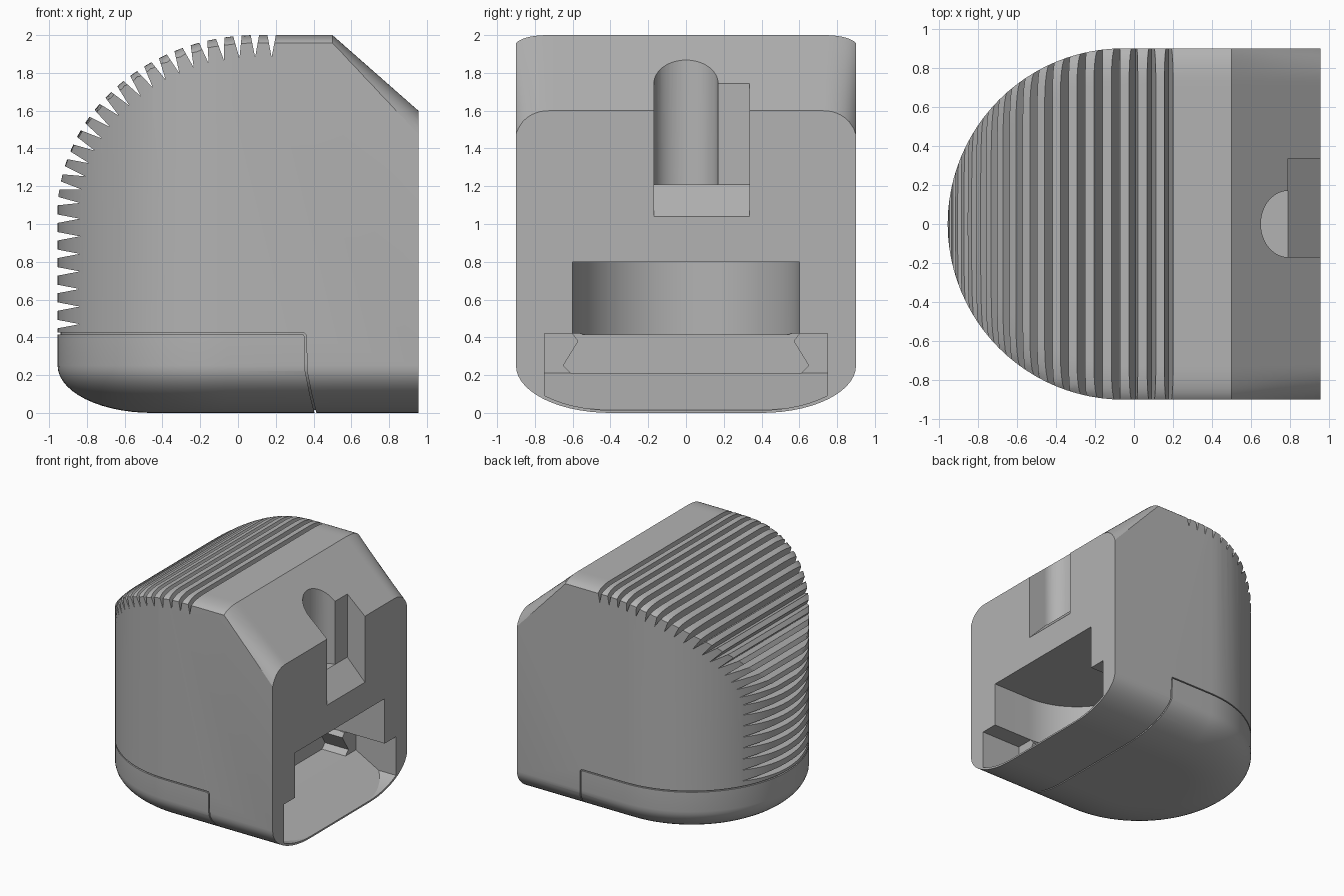
import bpy, bmesh
from math import sin, cos, pi, hypot, sqrt, radians

if "Cube" in bpy.data.objects:
    bpy.data.objects.remove(bpy.data.objects["Cube"], do_unlink=True)

grey = bpy.data.materials.new("plain grey")
grey.use_nodes = True
grey.diffuse_color = (0.45, 0.45, 0.45, 1)
grey.node_tree.nodes["Principled BSDF"].inputs["Base Color"].default_value = grey.diffuse_color

END, HALF = 0.955, 0.9          # end plane in x, half width in y
NOSE = HALF - END               # x of the nose arc centre


def add_loft(bm, rings):
    rows = [[bm.verts.new(p) for p in ring] for ring in rings]
    n = len(rows[0])
    for a, b in zip(rows, rows[1:]):
        for i in range(n):
            j = (i + 1) % n
            bm.faces.new((a[i], a[j], b[j], b[i]))
    bm.faces.new(rows[0])
    bm.faces.new(rows[-1])


def make(name, *solids):
    bm = bmesh.new()
    for rings in solids:
        add_loft(bm, rings)
    bmesh.ops.recalc_face_normals(bm, faces=bm.faces)
    mesh = bpy.data.meshes.new(name)
    bm.to_mesh(mesh)
    bm.free()
    mesh.materials.append(grey)
    ob = bpy.data.objects.new(name, mesh)
    bpy.context.collection.objects.link(ob)
    return ob


def prism(pts, axis, lo, hi):
    place = {"x": lambda p, h: (h, p[0], p[1]),
             "y": lambda p, h: (p[0], h, p[1]),
             "z": lambda p, h: (p[0], p[1], h)}[axis]
    return [[place(p, h) for p in pts] for h in (lo, hi)]


def combine(ob, tool, operation, keep=False):
    mod = ob.modifiers.new("cut", "BOOLEAN")
    mod.object, mod.operation, mod.solver = tool, operation, "EXACT"
    bpy.context.view_layer.objects.active = ob
    bpy.ops.object.modifier_apply(modifier=mod.name)
    if not keep:
        bpy.data.objects.remove(tool, do_unlink=True)


def arc_outline(cx, r, x_end, ry=None, n=48):
    """Flat end at x_end with a half-round on the -x side."""
    ry = ry or r
    turn = [pi / 2 + pi * i / n for i in range(n + 1)]
    return ([(x_end, ry)] + [(cx + r * cos(t), ry * sin(t)) for t in turn]
            + [(x_end, -ry)])


def hull(name, inset, x_end):
    """D-shaped plan with an elliptically rounded underside."""
    levels = [(0.5 * (1 - sin(a)), 0.25 * (1 - cos(a)))
              for a in (pi / 2 * i / 14 for i in range(15))]
    levels.append((0, 2.1))
    return make(name, [[(x, y, z + inset) for x, y in
                        arc_outline(NOSE, HALF - e - inset, x_end)]
                       for e, z in levels])


# Side profile: nose curve, flat top, sloped shoulder
def nose_curve(t):
    return 0.1 - 1.057 * cos(t), 1.05 + 0.95 * sin(t)


def crown_ring(y):
    ring = [(1.0, y, -0.1), (-0.957, y, -0.1)]
    top = [(*nose_curve(pi / 2 * i / 40), 0.05 * sin(pi / 2 * i / 40)) for i in range(41)]
    top += [(x, 2.0, 0.05) for x in (0.2, 0.3, 0.4, 0.5)]
    top += [(0.5 + 0.5 * k / 6, 2 - 0.44 * k / 6, 0.05 + 0.11 * k / 6) for k in range(1, 7)]
    for x, z, drop in top:
        edge = HALF - (hypot(x - NOSE, y) if x < NOSE else abs(y))
        u = min(1, max(0, 1 - edge / 0.17))
        ring.append((x, y, z - drop * (1 - sqrt(1 - u * u))))
    return ring


# Main body
body = hull("body", 0, END)
combine(body, make("crown", [crown_ring(-0.91 + 1.82 * i / 80) for i in range(81)]), "INTERSECT")

# Grip slots across the nose and top
stations = [(-END, 0.47 + 0.093 * i, -1, 0) for i in range(7)]
for i in range(18):
    t = 0.075 + i * (pi / 2 - 0.085) / 17
    nx, nz = -cos(t) / 1.057, sin(t) / 0.95
    k = hypot(nx, nz)
    stations.append((*nose_curve(t), nx / k, nz / k))
stations.append((0.178, 2.0, 0, 1))
slots = []
for x, z, nx, nz in stations:
    ox, oz = x + 0.04 * nx, z + 0.04 * nz
    w = 0.03
    slots.append(prism([(x - 0.118 * nx, z - 0.118 * nz), (ox - w * nz, oz + w * nx),
                        (ox + w * nz, oz - w * nx)], "y", -1, 1))
combine(body, make("grip_slots", *slots), "DIFFERENCE")

# Fine seam around the base cover
core = hull("core", 0.014, 1.2)
seam = make("seam", prism([(-1.1, 0.425), (0.35, 0.425), (0.362, 0.41), (0.366, 0.22),
                           (0.39, 0.1), (0.44, -0.1), (0.43, -0.1), (0.38, 0.1),
                           (0.356, 0.22), (0.352, 0.405), (0.345, 0.415), (-1.1, 0.415)],
                          "y", -1, 1))
combine(seam, core, "DIFFERENCE", keep=True)
combine(body, seam, "DIFFERENCE")

# Lower end opening: ramped mouth, dovetail recess and half-round pocket
mouth = make("mouth", prism([(1.1, 0.005), (END, 0.005), (0.58, 0.21), (0.58, 0.42),
                             (1.1, 0.42)], "y", -0.75, 0.75))
combine(mouth, core, "INTERSECT")
combine(body, mouth, "DIFFERENCE")
dovetail = [(-0.61, 0.21), (-0.65, 0.25), (-0.57, 0.38), (-0.6, 0.42),
            (0.6, 0.42), (0.57, 0.38), (0.65, 0.25), (0.61, 0.21)]
combine(body, make("dovetail", prism(dovetail, "x", 0.36, 0.6)), "DIFFERENCE")
combine(body, make("pocket", prism(arc_outline(0.6, 0.6, 1.1), "z", 0.415, 0.8)), "DIFFERENCE")

# Shoulder notch: stepped slot with a sloping sill and a round well
sill = [(0.79, 1.21), (END, 1.04), (1.1, 0.9), (1.1, 2.1), (0.79, 2.1)]
combine(body, make("notch", prism(sill, "y", -0.17, 0.335)), "DIFFERENCE")
combine(body, make("well", prism(arc_outline(0.79, 0.14, 0.8, 0.17, 24), "z", 1.21, 2.1)),
        "DIFFERENCE")

# Smooth curved walls, keep cut edges crisp
bpy.ops.object.select_all(action="DESELECT")
body.select_set(True)
bpy.context.view_layer.objects.active = body
bpy.ops.object.shade_smooth_by_angle(angle=radians(25))
